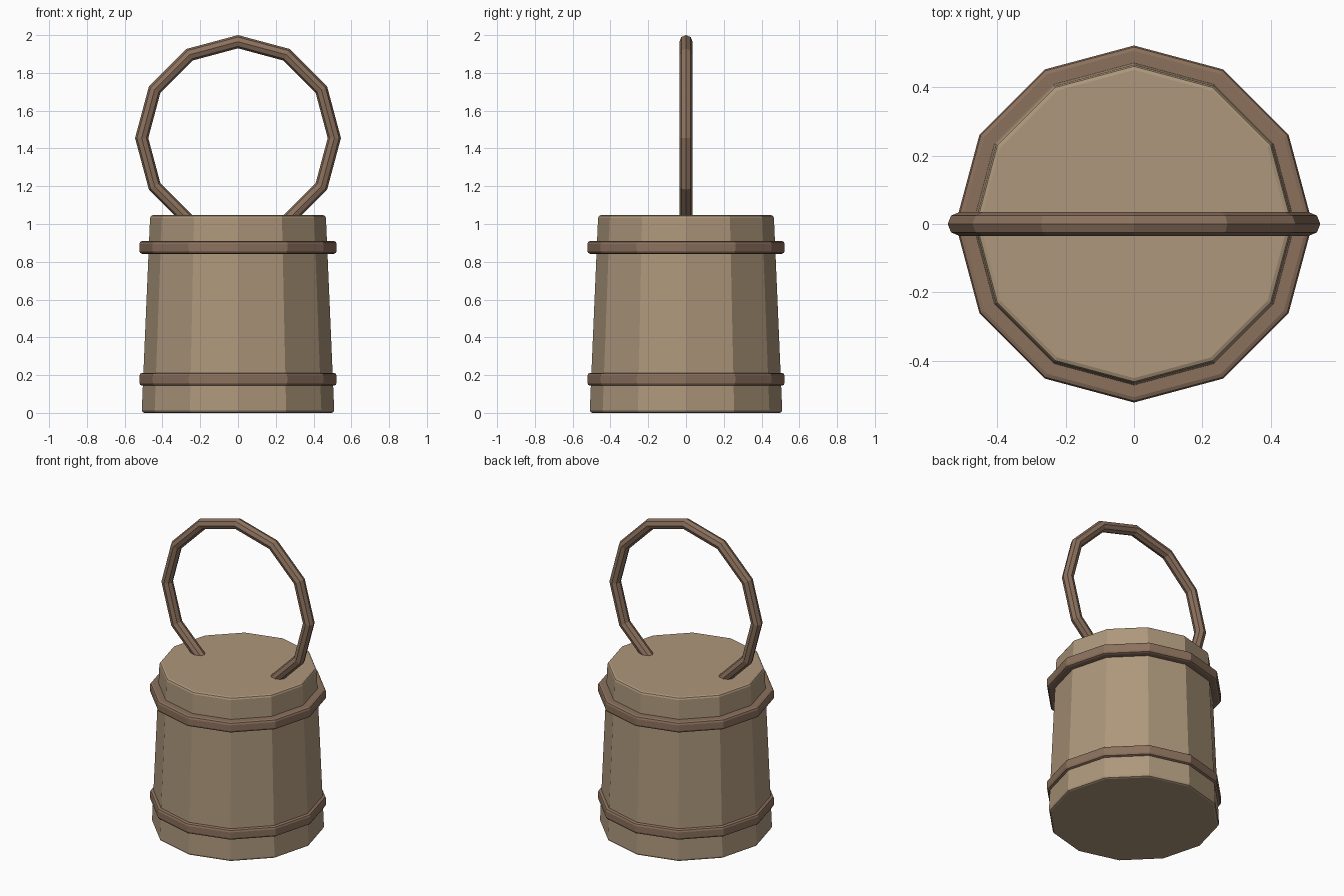
import bpy
from math import pi

if "Cube" in bpy.data.objects:
    bpy.data.objects.remove(bpy.data.objects["Cube"])

SIDES = 12


def material(name, color):
    m = bpy.data.materials.new(name)
    m.diffuse_color = (*color, 1)
    m.use_nodes = True
    m.node_tree.nodes["Principled BSDF"].inputs["Base Color"].default_value = m.diffuse_color
    return m


light_wood = material("light_wood", (0.42, 0.31, 0.20))
dark_wood = material("dark_wood", (0.26, 0.165, 0.11))


def drum(name, r_bottom, r_top, z0, z1, bevel, mat):
    """Twelve-sided drum with softened rims."""
    bpy.ops.mesh.primitive_cone_add(vertices=SIDES, radius1=r_bottom, radius2=r_top,
                                    depth=z1 - z0, location=(0, 0, (z0 + z1) / 2))
    ob = bpy.context.object
    ob.name = name
    ob.data.materials.append(mat)
    mod = ob.modifiers.new("rim_bevel", 'BEVEL')
    mod.width = bevel
    mod.segments = 2
    mod.limit_method = 'ANGLE'
    mod.angle_limit = pi / 3
    return ob


# Tapered bucket body
drum("bucket_body", 0.51, 0.465, 0.0, 1.047, 0.014, light_wood)

# Two hoops around the body
for name, z in (("lower_hoop", 0.178), ("upper_hoop", 0.876)):
    drum(name, 0.522, 0.522, z - 0.034, z + 0.034, 0.015, dark_wood)

# Upright ring handle, sunk into the lid
bpy.ops.mesh.primitive_torus_add(major_segments=SIDES, minor_segments=8,
                                 major_radius=0.51, minor_radius=0.035,
                                 location=(0, 0, 1.455), rotation=(pi / 2, 0, 0))
handle = bpy.context.object
handle.name = "handle"
handle.data.materials.append(dark_wood)
